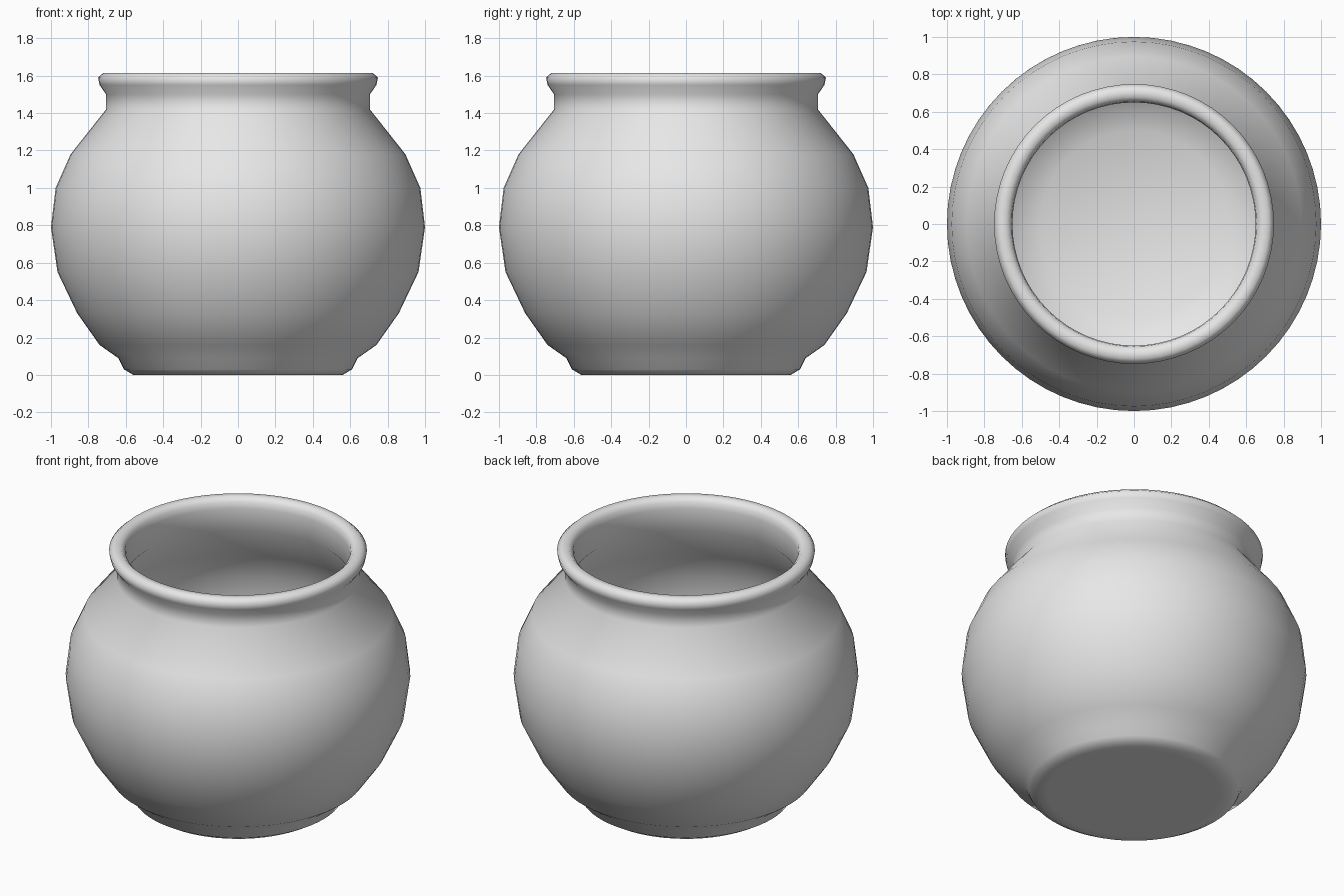
import bpy
import bmesh
import math

cube = bpy.data.objects.get("Cube")
if cube:
    bpy.data.objects.remove(cube, do_unlink=True)

SEGMENTS = 64

# Clay colour
clay = bpy.data.materials.new("plain_grey_clay")
clay.use_nodes = True
grey = (0.8, 0.8, 0.8, 1.0)
clay.diffuse_color = grey
clay.node_tree.nodes["Principled BSDF"].inputs["Base Color"].default_value = grey

# Half section of the pot as (radius, height)
foot = [(0, 0), (0.5, 0), (0.56, 0), (0.61, 0.03), (0.64, 0.09)]
belly = [(0.74, 0.16), (0.86, 0.33), (0.965, 0.55), (1.0, 0.79),
         (0.975, 1.0), (0.895, 1.18), (0.705, 1.42)]
rim = [(0.705, 1.50), (0.74, 1.55), (0.748, 1.59), (0.72, 1.615),
       (0.68, 1.615), (0.655, 1.59), (0.65, 1.55)]
inside = [(0.65, 1.41), (0.84, 1.16), (0.92, 0.99), (0.94, 0.79),
          (0.91, 0.57), (0.81, 0.37), (0.70, 0.21), (0.5, 0.12), (0, 0.09)]
profile = foot + belly + rim + inside

# Spin the section around the upright axis
bm = bmesh.new()
verts = [bm.verts.new((r, 0, z)) for r, z in profile]
edges = [bm.edges.new(pair) for pair in zip(verts, verts[1:])]
bmesh.ops.spin(bm, geom=verts + edges, cent=(0, 0, 0), axis=(0, 0, 1),
               angle=math.tau, steps=SEGMENTS)
bmesh.ops.remove_doubles(bm, verts=bm.verts, dist=0.0005)
bmesh.ops.recalc_face_normals(bm, faces=bm.faces)
for face in bm.faces:
    face.smooth = True

mesh = bpy.data.meshes.new("round_pot")
bm.to_mesh(mesh)
bm.free()
mesh.materials.append(clay)
pot = bpy.data.objects.new("round_pot", mesh)
bpy.context.collection.objects.link(pot)
